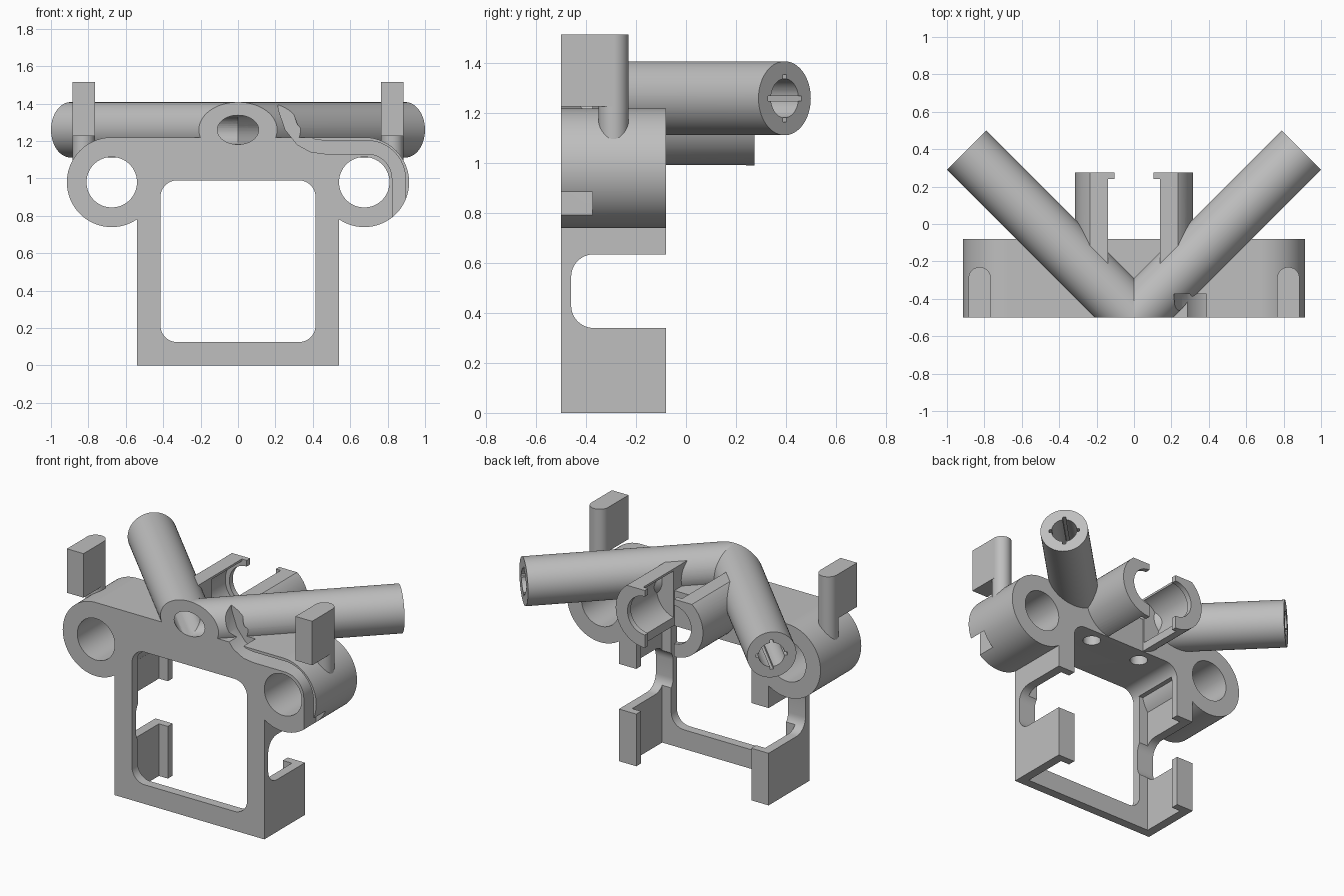
import bpy, bmesh
from math import pi, sin, cos
from mathutils import Vector, Matrix

if "Cube" in bpy.data.objects:
    bpy.data.objects.remove(bpy.data.objects["Cube"])

grey = bpy.data.materials.new("light_grey")
grey.use_nodes = True
COLOUR = (0.52, 0.52, 0.52, 1)
grey.diffuse_color = COLOUR
grey.node_tree.nodes["Principled BSDF"].inputs["Base Color"].default_value = COLOUR
parts, cutters = [], []


def finish(name, bm, cutter):
    bmesh.ops.recalc_face_normals(bm, faces=bm.faces)
    mesh = bpy.data.meshes.new(name)
    bm.to_mesh(mesh)
    bm.free()
    mesh.materials.append(grey)
    ob = bpy.data.objects.new(name, mesh)
    bpy.context.collection.objects.link(ob)
    ob.hide_render = cutter
    (cutters if cutter else parts).append(ob)
    return ob


def prism(name, pts, axis, a, b, cutter=False):
    """Extrude a closed profile along x, y or z from a to b."""
    place = {"x": lambda p: (a, p[0], p[1]), "y": lambda p: (p[0], a, p[1]),
             "z": lambda p: (p[0], p[1], a)}[axis]
    bm = bmesh.new()
    face = bm.faces.new([bm.verts.new(place(p)) for p in pts])
    new = bmesh.ops.extrude_face_region(bm, geom=[face])["geom"]
    step = Vector([(b - a) * (axis == k) for k in "xyz"])
    bmesh.ops.translate(bm, vec=step, verts=[v for v in new if isinstance(v, bmesh.types.BMVert)])
    return finish(name, bm, cutter)


def box(name, x0, x1, y0, y1, z0, z1, cutter=False):
    return prism(name, [(x0, z0), (x1, z0), (x1, z1), (x0, z1)], "y", y0, y1, cutter)


def rod(name, start, end, r, cutter=False, sides=64):
    start, end = Vector(start), Vector(end)
    axis = end - start
    turn = axis.to_track_quat("Z", "Y").to_matrix().to_4x4()
    bm = bmesh.new()
    bmesh.ops.create_cone(bm, cap_ends=True, segments=sides, radius1=r, radius2=r,
                          depth=axis.length, matrix=Matrix.Translation((start + end) / 2) @ turn)
    return finish(name, bm, cutter)


def arc(cx, cy, r, a0, a1, n=10):
    return [(cx + r * cos(a0 + (a1 - a0) * i / n), cy + r * sin(a0 + (a1 - a0) * i / n))
            for i in range(n + 1)]


def rounded(x0, x1, y0, y1, r):
    corners = [(x1 - r, y1 - r), (x0 + r, y1 - r), (x0 + r, y0 + r), (x1 - r, y0 + r)]
    return [p for i, c in enumerate(corners) for p in arc(*c, r, i * pi / 2, (i + 1) * pi / 2)]


def cut(ob, *tools):
    for tool in tools:
        mod = ob.modifiers.new("cut", "BOOLEAN")
        mod.operation, mod.solver, mod.object = "DIFFERENCE", "EXACT", tool
    graph = bpy.context.evaluated_depsgraph_get()
    mesh = bpy.data.meshes.new_from_object(ob.evaluated_get(graph))
    ob.modifiers.clear()
    ob.data = mesh


FRONT, BACK = -0.5, -0.08
TUBE_Z = 1.26

# Cable groove: a strip around a curved path
path = [Vector(p) for p in [(0.24, 1.45), (0.252, 1.37), (0.285, 1.275), (0.34, 1.207),
                            (0.4, 1.175), (0.465, 1.167)]
        + arc(0.69, 0.997, 0.17, pi / 2, 0, 16) + [(0.86, 0.7)]]
outer, inner = [], []
for i, p in enumerate(path):
    t = (path[min(i + 1, len(path) - 1)] - path[max(i - 1, 0)]).normalized()
    side = Vector((-t.y, t.x)) * 0.035
    outer.append(p + side)
    inner.append(p - side)
groove = prism("groove_cutter", outer + inner[::-1], "y", -0.6, -0.375, True)

# Cutters for the tube bores, keyways and front face
bores, keys = [], []
for s in (1, -1):
    bores.append(rod("bore_cutter", (-0.2 * s, -0.7, TUBE_Z), (s, 0.5, TUBE_Z), 0.078, True, 48))
    mid, along = Vector((0.76 * s, 0.26, TUBE_Z)), Vector((s, 1, 0)).normalized()
    across = Vector((-along.y, along.x, 0))
    for w, h in ((0.19, 0.02), (0.02, 0.19)):
        bm = bmesh.new()
        bmesh.ops.create_cube(bm, size=1)
        for v in bm.verts:
            v.co = mid + along * v.co.x * 0.5 + across * v.co.y * w + Vector((0, 0, v.co.z * h))
        keys.append(finish("keyway_cutter", bm, True))
front_trim = box("front_trim", -1, 1, -1.2, FRONT, 0.5, 2, True)

# Square frame with rounded opening, thin side walls, rear lips and side notches
frame = box("frame", -0.54, 0.54, FRONT, BACK, 0, 1.22)
cut(frame,
    prism("opening", rounded(-0.415, 0.415, 0.125, 0.99, 0.09), "y", -0.6, 0.1, True),
    box("rear_gap", -0.415, 0.415, -0.44, 0.1, -0.1, 0.5, True),
    box("wall_recess", -0.48, 0.48, -0.44, -0.13, -0.1, 0.93, True),
    prism("side_notch", rounded(-0.46, 0.2, 0.34, 0.635, 0.09), "x", -0.8, 0.8, True),
    groove, *bores)
pin_holes = [rod("pin_hole", (0.19 * s, -0.18, 0.9), (0.19 * s, -0.18, 1.1), 0.055, True, 32)
             for s in (1, -1)]
cut(frame, *pin_holes)

for s, label in ((1, "left"), (-1, "right")):
    x = 0.675 * s
    # Side barrel with a straight shoulder running to the frame
    hole = rod("barrel_hole", (x, -0.7, 0.98), (x, 0.2, 0.98), 0.135, True)
    barrel = rod(label + "_barrel", (x, FRONT, 0.98), (x, BACK, 0.98), 0.24, sides=96)
    lo, hi = sorted((x, 0.5 * s))
    shoulder = box(label + "_shoulder", lo, hi, FRONT, BACK, 0.99, 1.22)
    for ob in (barrel, shoulder):
        cut(ob, hole, groove)

    # Upright block and its pin
    px = 0.825 * s
    box(label + "_block", px - 0.06, px + 0.06, FRONT, -0.29, 1.228, 1.515)
    rod(label + "_pin", (px, -0.29, 1.09), (px, -0.29, 1.515), 0.06, sides=48)

    # Angled tube
    tube = rod(label + "_tube", (-0.25 * s, -0.75, TUBE_Z), (0.895 * s, 0.395, TUBE_Z), 0.148, sides=96)
    cut(tube, front_trim, *bores, *keys, groove)

    # Rear half-round clip with an end lip
    cx, cz, gap = 0.105 * s, 1.2, 0.14 * s
    for part, y0, y1, r, edge in (("clip", -0.3, 0.24, 0.155, gap), ("clip_lip", 0.24, 0.275, 0.125, cx)):
        clip = rod(label + "_" + part, (cx, y0, cz), (cx, y1, cz), 0.21)
        far = edge - s
        cut(clip,
            rod("clip_bore", (cx, -0.07, cz), (cx, 0.5, cz), r, True),
            box("clip_side", min(far, edge), max(far, edge), -0.6, 0.5, 0.8, 1.6, True),
            box("clip_top", -1, 1, -0.6, 0.5, 1.365, 1.6, True),
            *pin_holes, *bores)

# Remove helpers and shade the curved faces
for ob in cutters:
    bpy.data.objects.remove(ob)
bpy.ops.object.select_all(action="DESELECT")
for ob in parts:
    ob.select_set(True)
bpy.context.view_layer.objects.active = frame
bpy.ops.object.shade_smooth_by_angle(angle=pi / 6)
